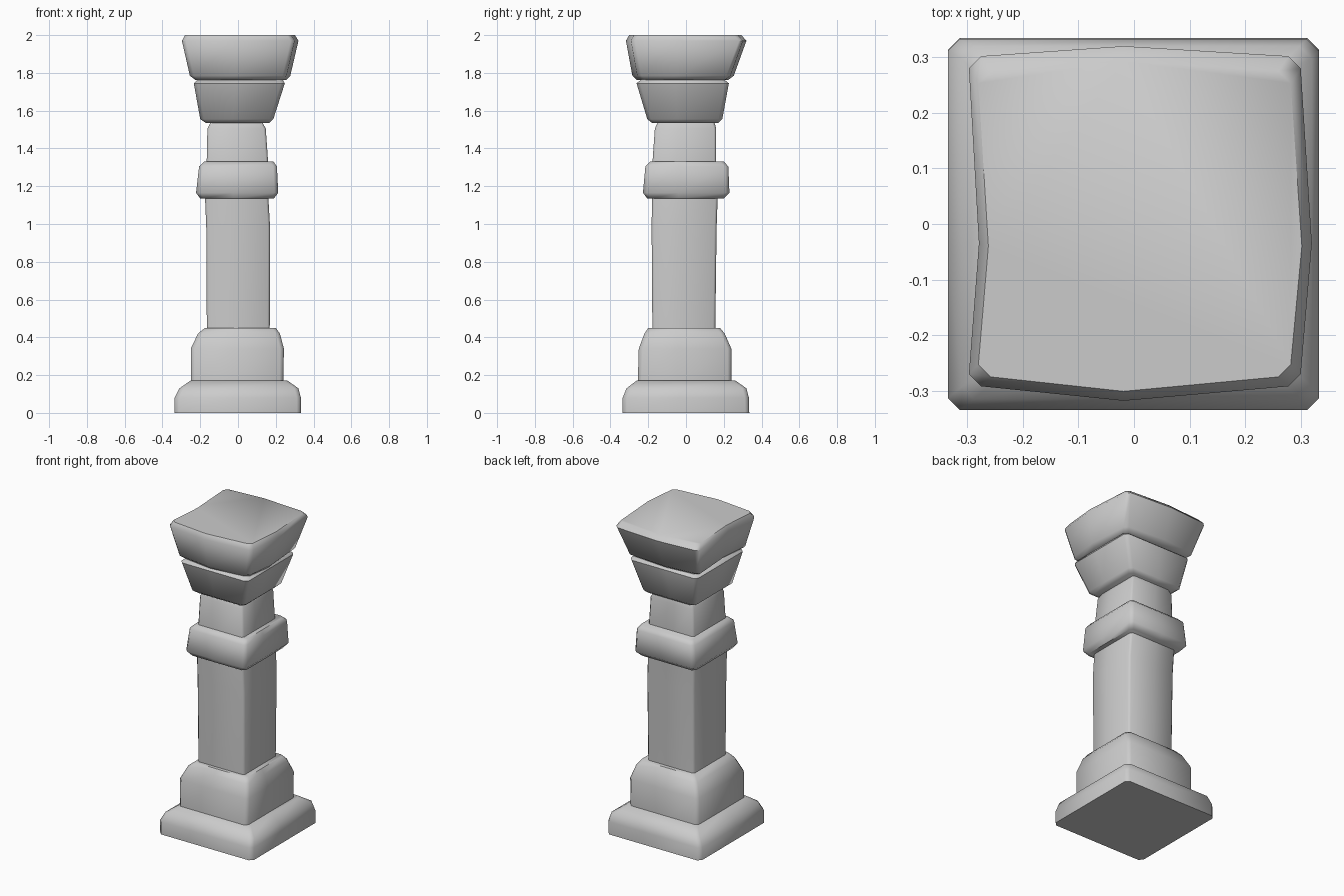
import bpy, bmesh, math

if "Cube" in bpy.data.objects:
    bpy.data.objects.remove(bpy.data.objects["Cube"])


def ring(x0, x1, y0, y1, c, bulge):
    """Square outline with clipped corners and a movable midpoint per side."""
    w, e, s, n = bulge
    mx, my = (x0 + x1) / 2 - 0.02, (y0 + y1) / 2 - 0.04
    return [(x0 + c, y0), (mx, y0 - s), (x1 - c, y0),
            (x1, y0 + c), (x1 + e, my), (x1, y1 - c),
            (x1 - c, y1), (mx, y1 + n), (x0 + c, y1),
            (x0, y1 - c), (x0 - w, my), (x0, y0 + c)]


def stone(name, sections, chamfer=0.02, bulge=(0, 0, 0, 0)):
    """Loft a worn stone block; section = (z, x0, x1, y0, y1)."""
    bm = bmesh.new()
    loops = [[bm.verts.new((x, y, z)) for x, y in ring(x0, x1, y0, y1, chamfer, bulge)]
             for z, x0, x1, y0, y1 in sections]
    for a, b in zip(loops, loops[1:]):
        for i in range(len(a)):
            j = (i + 1) % len(a)
            bm.faces.new((a[i], a[j], b[j], b[i]))
    bm.faces.new(loops[0][::-1])
    bm.faces.new(loops[-1])
    mesh = bpy.data.meshes.new(name)
    bm.to_mesh(mesh)
    bm.free()
    obj = bpy.data.objects.new(name, mesh)
    bpy.context.collection.objects.link(obj)
    bpy.ops.object.select_all(action='DESELECT')
    obj.select_set(True)
    bpy.context.view_layer.objects.active = obj
    bpy.ops.object.shade_smooth_by_angle(angle=math.radians(48))
    return obj


# Foot of the pillar
stone("base_slab", [(0, -.335, .333, -.335, .335), (.08, -.335, .333, -.335, .333),
                    (.13, -.31, .32, -.315, .32), (.172, -.25, .26, -.26, .26)], .022)
stone("plinth", [(.165, -.25, .24, -.255, .24), (.34, -.25, .243, -.25, .24),
                 (.42, -.212, .222, -.22, .205), (.45, -.175, .2, -.2, .18)])

# Shaft with its raised band and neck
stone("shaft", [(.44, -.165, .168, -.178, .155), (.98, -.168, .17, -.182, .162),
                (1.15, -.175, .16, -.18, .168)], .012)
stone("band", [(1.135, -.2, .19, -.205, .2), (1.165, -.222, .213, -.228, .23),
               (1.305, -.206, .206, -.215, .224), (1.33, -.18, .188, -.19, .2)])
stone("neck", [(1.32, -.166, .16, -.178, .16), (1.505, -.162, .147, -.165, .16),
               (1.54, -.145, .128, -.148, .15)], .012)

# Flared capital
stone("lower_capital", [(1.535, -.17, .165, -.18, .17), (1.555, -.2, .187, -.205, .192),
                        (1.745, -.234, .248, -.262, .227), (1.766, -.21, .235, -.235, .2)])
stone("upper_capital", [(1.762, -.225, .235, -.235, .205), (1.785, -.255, .257, -.258, .235),
                        (1.97, -.297, .3, -.292, .302), (2, -.28, .282, -.275, .275)],
      .022, (-.018, .02, .026, .018))
